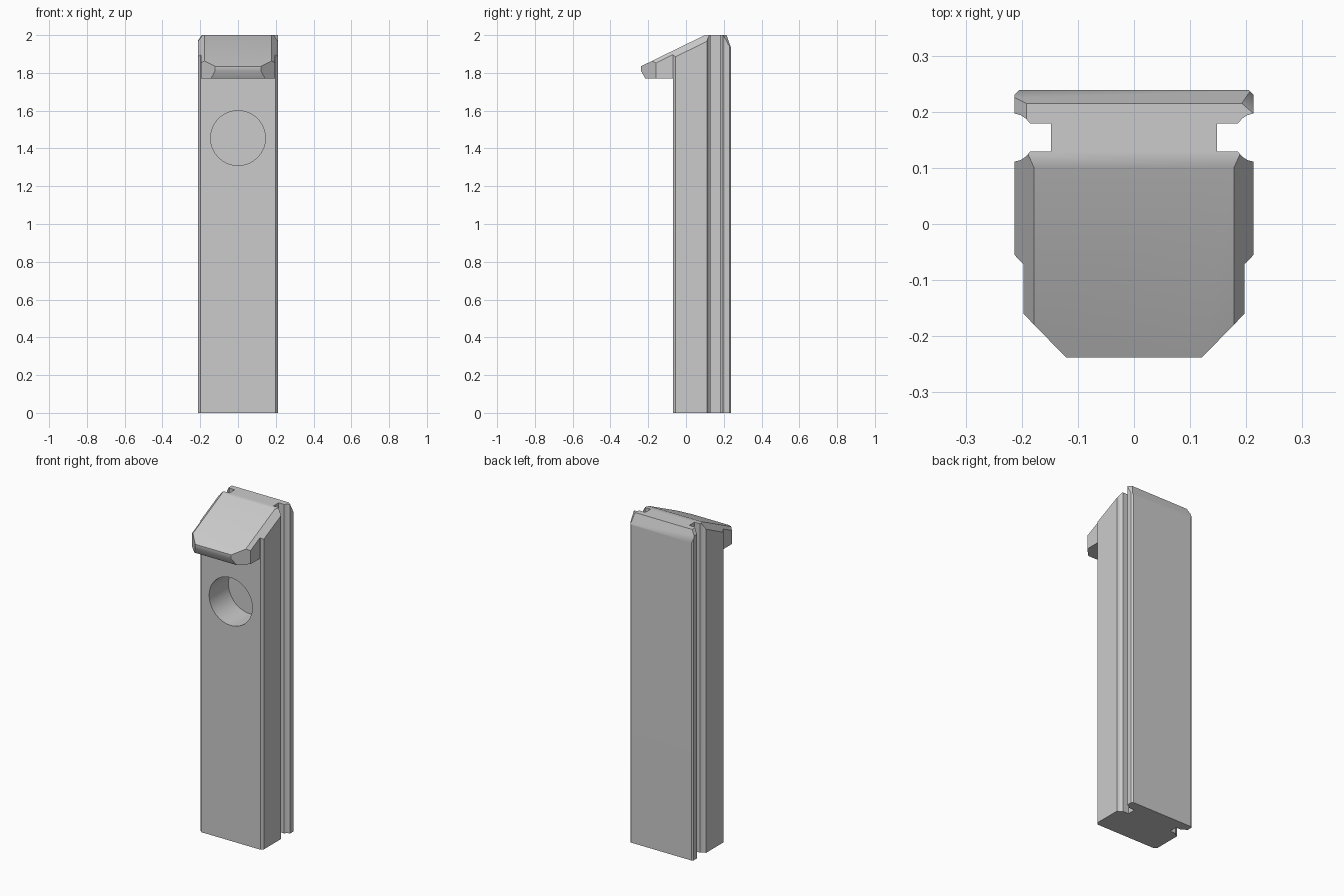
import bpy, bmesh, math

cube = bpy.data.objects.get("Cube")
if cube:
    bpy.data.objects.remove(cube, do_unlink=True)

grey = bpy.data.materials.new("plain_grey")
grey.use_nodes = True
grey.diffuse_color = (0.6, 0.6, 0.6, 1)
bsdf = next(n for n in grey.node_tree.nodes if n.type == 'BSDF_PRINCIPLED')
bsdf.inputs["Base Color"].default_value = (0.6, 0.6, 0.6, 1)


def prism(name, half, z0, z1):
    """Extrude a half outline, mirrored across x, from z0 to z1."""
    outline = half + [(-x, y) for x, y in reversed(half)]
    bm = bmesh.new()
    base = bm.faces.new([bm.verts.new((x, y, z0)) for x, y in outline])
    top = bmesh.ops.extrude_face_region(bm, geom=[base])["geom"]
    moved = [v for v in top if isinstance(v, bmesh.types.BMVert)]
    bmesh.ops.translate(bm, verts=moved, vec=(0, 0, z1 - z0))
    bmesh.ops.recalc_face_normals(bm, faces=bm.faces)
    mesh = bpy.data.meshes.new(name)
    bm.to_mesh(mesh)
    bm.free()
    mesh.materials.append(grey)
    ob = bpy.data.objects.new(name, mesh)
    bpy.context.collection.objects.link(ob)
    return ob


def combine(target, tool, operation):
    """Apply a boolean and discard the tool."""
    mod = target.modifiers.new(operation, 'BOOLEAN')
    mod.operation = operation
    mod.solver = 'EXACT'
    mod.object = tool
    bpy.ops.object.select_all(action='DESELECT')
    bpy.context.view_layer.objects.active = target
    target.select_set(True)
    bpy.ops.object.modifier_apply(modifier=mod.name)
    bpy.data.objects.remove(tool, do_unlink=True)


def slice_off(ob, planes):
    """Remove everything beyond each (point, normal) plane and cap the cuts."""
    bm = bmesh.new()
    bm.from_mesh(ob.data)
    for point, normal in planes:
        cut = bmesh.ops.bisect_plane(
            bm, geom=bm.verts[:] + bm.edges[:] + bm.faces[:], dist=1e-5,
            plane_co=point, plane_no=normal, clear_outer=True)["geom_cut"]
        edges = [e for e in cut if isinstance(e, bmesh.types.BMEdge) and e.is_boundary]
        bmesh.ops.holes_fill(bm, edges=edges, sides=0)
    bmesh.ops.remove_doubles(bm, verts=bm.verts, dist=1e-5)
    bmesh.ops.recalc_face_normals(bm, faces=bm.faces)
    bm.to_mesh(ob.data)
    bm.free()


# Grooved bar
groove = [(0.213, 0.111), (0.202, 0.114), (0.193, 0.12), (0.185, 0.129), (0.148, 0.129)]
mid = 0.154
bar_half = [(0.199, -0.07), (0.213, -0.055)] + groove
bar_half += [(x, 2 * mid - y) for x, y in reversed(groove)]
bar_half += [(0.213, 0.23), (0.204, 0.239)]
bar = prism("grooved_bar", bar_half, 0, 2)

# Overhanging head with a bevelled lower lip
head = prism("head", [(0.121, -0.238), (0.197, -0.16), (0.197, -0.03)], 1.77, 2.1)
slice_off(head, [((0, -0.238, 1.81), (0, -0.04, -0.023))])
combine(bar, head, 'UNION')

# Round recess in the front
bpy.ops.mesh.primitive_cylinder_add(
    vertices=64, radius=0.145, depth=0.37,
    location=(0, -0.07, 1.455), rotation=(math.pi / 2, 0, 0))
drill = bpy.context.object
drill.name = "recess_cutter"
drill.hide_render = True
drill.data.materials.append(grey)
combine(bar, drill, 'DIFFERENCE')

# Sloped top, rear bevel, side chamfers and rear corner chamfers
slope = 0.488
slice_off(bar, [
    ((0, 0.1, 2), (0, -slope, 1)),
    ((0, 0.215, 2), (0, 0.07, 0.024)),
    ((0.178, 0.1, 2), (1.1, -slope, 1)),
    ((-0.178, 0.1, 2), (-1.1, -slope, 1)),
    ((0.192, 0.215, 2), (1.08, 1.26, 0.69)),
    ((-0.192, 0.215, 2), (-1.43, 0, 1)),
])

# Smooth shading with crisp edges
bpy.ops.object.select_all(action='DESELECT')
bpy.context.view_layer.objects.active = bar
bar.select_set(True)
bpy.ops.object.shade_smooth_by_angle(angle=math.radians(30))
weighted = bar.modifiers.new("weighted_normals", 'WEIGHTED_NORMAL')
weighted.keep_sharp = True
